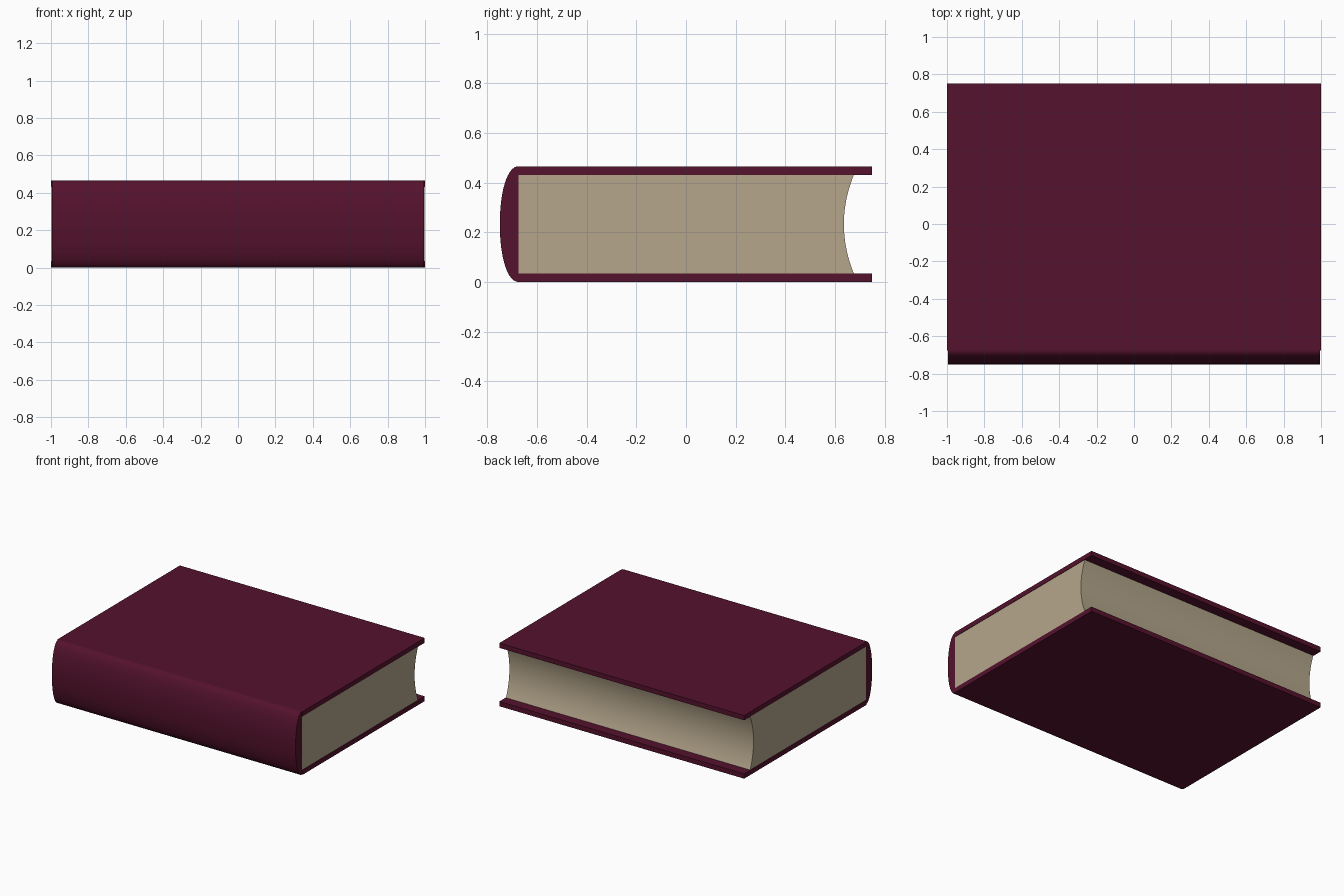
import bpy, math

if "Cube" in bpy.data.objects:
    bpy.data.objects.remove(bpy.data.objects["Cube"])

def material(name, rgb):
    m = bpy.data.materials.new(name)
    m.diffuse_color = (*rgb, 1)
    m.use_nodes = True
    m.node_tree.nodes["Principled BSDF"].inputs["Base Color"].default_value = m.diffuse_color
    return m

CLOTH = material("burgundy_cloth", (0.09, 0.006, 0.026))
PAPER = material("aged_paper", (0.46, 0.38, 0.26))
H, T = 0.466, 0.035          # book height, board thickness
BACK, FORE = -0.675, 0.75    # hinge line and board fore edge

def extrude(name, profile, half, mat):
    """Extrude a closed (y, z) profile along x, symmetric about x = 0."""
    n = len(profile)
    verts = [(s * half, y, z) for s in (-1, 1) for y, z in profile]
    faces = [(i, (i + 1) % n, n + (i + 1) % n, n + i)[::-1] for i in range(n)]
    faces += [tuple(range(n)), tuple(range(2 * n - 1, n - 1, -1))]
    # profiles run counter-clockwise seen from +x
    faces = [f[::-1] for f in faces]
    me = bpy.data.meshes.new(name)
    me.from_pydata(verts, [], faces)
    me.materials.append(mat)
    ob = bpy.data.objects.new(name, me)
    bpy.context.collection.objects.link(ob)
    bpy.ops.object.select_all(action='DESELECT')
    bpy.context.view_layer.objects.active = ob
    ob.select_set(True)
    bpy.ops.object.shade_smooth_by_angle(angle=math.radians(35))
    return ob

# Cover boards
for name, z in (("bottom_cover", 0), ("top_cover", H - T)):
    extrude(name, [(BACK, z), (FORE, z), (FORE, z + T), (BACK, z + T)], 1.0, CLOTH)

# Page block with concave fore edge
N = 24
fore = []
for i in range(N + 1):
    t = 2 * i / N - 1
    fore.append((0.636 + 0.04 * t * t, H / 2 + t * (H / 2 - T)))
extrude("page_block", [(BACK, T)] + fore + [(BACK, H - T)], 0.997, PAPER)

# Rounded spine: superellipse bulging to -y
N = 32
spine = []
for i in range(N + 1):
    a = math.pi * (i / N - 0.5)
    c, s = max(math.cos(a), 0), math.sin(a)
    spine.append((BACK - 0.075 * c ** 0.95,
                  H / 2 - math.copysign(abs(s) ** 0.95, s) * H / 2))
extrude("spine", spine, 0.995, CLOTH)
